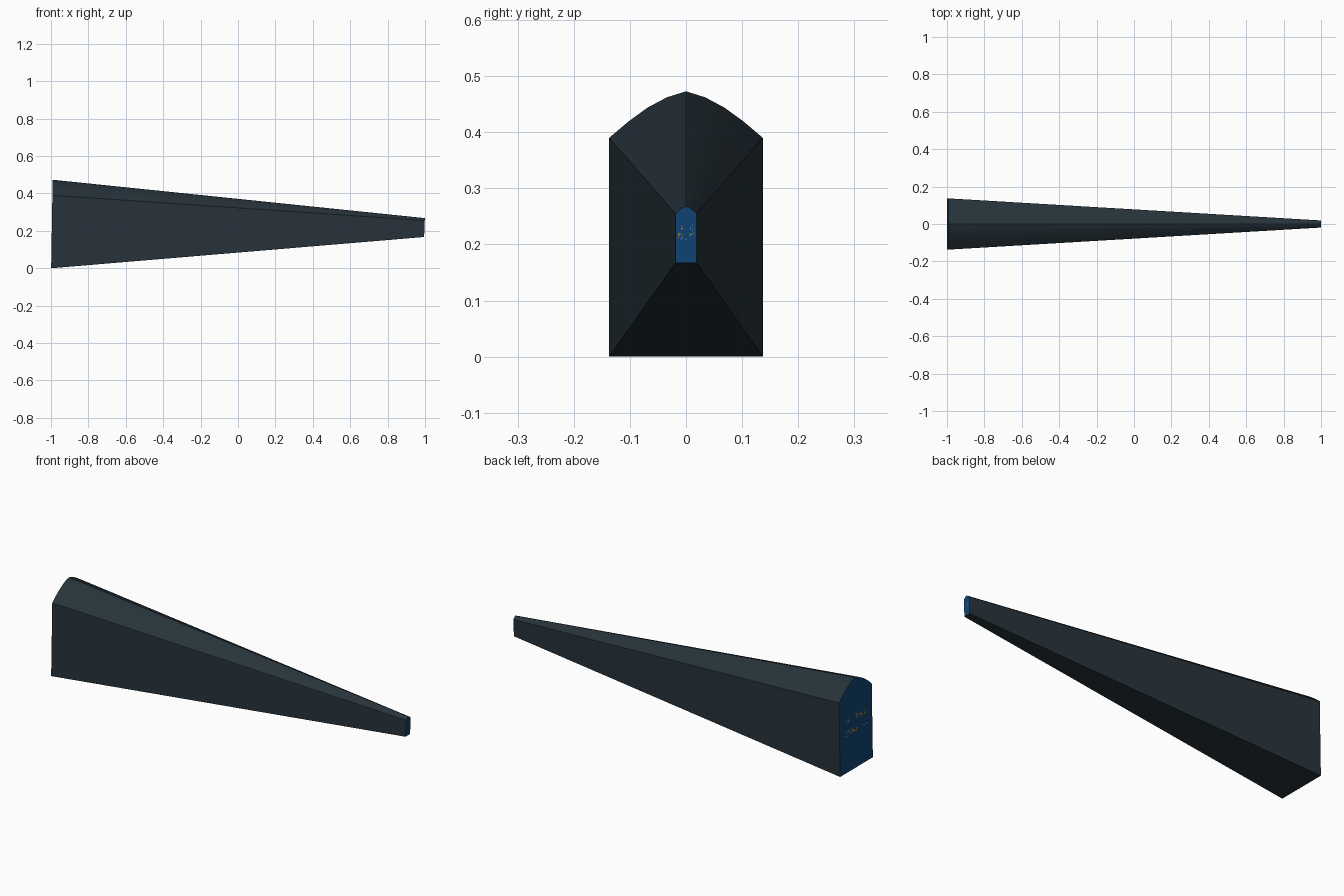
import bpy, bmesh, math, random
from mathutils import Vector

if "Cube" in bpy.data.objects:
    bpy.data.objects.remove(bpy.data.objects["Cube"])

random.seed(4)


def material(name, rgb):
    m = bpy.data.materials.new(name)
    m.diffuse_color = (*rgb, 1)
    m.use_nodes = True
    m.node_tree.nodes["Principled BSDF"].inputs["Base Color"].default_value = m.diffuse_color
    return m


SLATE = material("dark slate", (0.020, 0.033, 0.043))
BLUE = material("deep blue", (0.005, 0.058, 0.175))
ORANGE = material("amber", (0.55, 0.30, 0.015))
PALE = material("pale blue", (0.25, 0.45, 0.65))

# Half of the pointed arch, as (share of half width, share of rise)
ARCH = [(1, 0), (0.75, 0.35), (0.5, 0.65), (0.25, 0.87), (0, 1)]


def section(x_low, x_high, half, base, spring, top):
    """Arched cross-section; the end plane leans from x_low to x_high."""
    right = [(half * a, spring + (top - spring) * b) for a, b in ARCH]
    left = [(-y, z) for y, z in reversed(right[:-1])]
    pts = [(half, base)] + right + left + [(-half, base)]
    return [Vector((x_low + (x_high - x_low) * (z - base) / (top - base), y, z))
            for y, z in pts]


def add_object(name, bm, mats):
    me = bpy.data.meshes.new(name)
    bm.to_mesh(me)
    bm.free()
    for m in mats:
        me.materials.append(m)
    ob = bpy.data.objects.new(name, me)
    bpy.context.collection.objects.link(ob)
    return ob


# Tapered body: large arched end lofted to the small arched end
big = section(-0.999, -0.991, 0.137, 0.0, 0.39, 0.473)
small = section(0.995, 0.999, 0.019, 0.167, 0.255, 0.268)
bm = bmesh.new()
va = [bm.verts.new(p) for p in big]
vb = [bm.verts.new(p) for p in small]
n = len(va)
for i in range(n):
    j = (i + 1) % n
    bm.faces.new((va[i], va[j], vb[j], vb[i]))
# End caps are blue
for ring in (va, vb):
    bm.faces.new(ring).material_index = 1
bmesh.ops.recalc_face_normals(bm, faces=bm.faces)
body = add_object("tapered_body", bm, [SLATE, BLUE])
bpy.context.view_layer.objects.active = body
body.select_set(True)
bpy.ops.object.shade_smooth_by_angle(angle=math.radians(22))


# Speckles: tiny flat plates lying just outside an end cap
def speckles(name, sign, x_at, patches, size, mat):
    bm = bmesh.new()
    for cy, cz, wy, wz, count in patches:
        for _ in range(count):
            y = cy + random.uniform(-wy, wy)
            z = cz + random.uniform(-wz, wz)
            q = [(y - size, z - size), (y + size, z - size),
                 (y + size, z + size), (y - size, z + size)]
            if sign < 0:
                q.reverse()
            bm.faces.new([bm.verts.new((x_at(c) + sign * 0.001, b, c))
                          for b, c in q])
    add_object(name, bm, [mat])


def big_plane(z):
    return -0.999 + 0.008 * z / 0.473


def small_plane(z):
    return 0.995 + 0.004 * (z - 0.167) / 0.101


speckles("large_end_amber_specks", -1, big_plane,
         [(-0.043, 0.27, 0.05, 0.012, 22), (0.043, 0.203, 0.05, 0.012, 22)],
         0.003, ORANGE)
speckles("large_end_pale_specks", -1, big_plane,
         [(0.07, 0.27, 0.02, 0.008, 6), (-0.077, 0.205, 0.02, 0.008, 5)],
         0.0025, PALE)
speckles("small_end_amber_specks", 1, small_plane,
         [(0, 0.219, 0.014, 0.012, 12)], 0.001, ORANGE)
speckles("small_end_pale_specks", 1, small_plane,
         [(0, 0.222, 0.014, 0.015, 8)], 0.0007, PALE)
